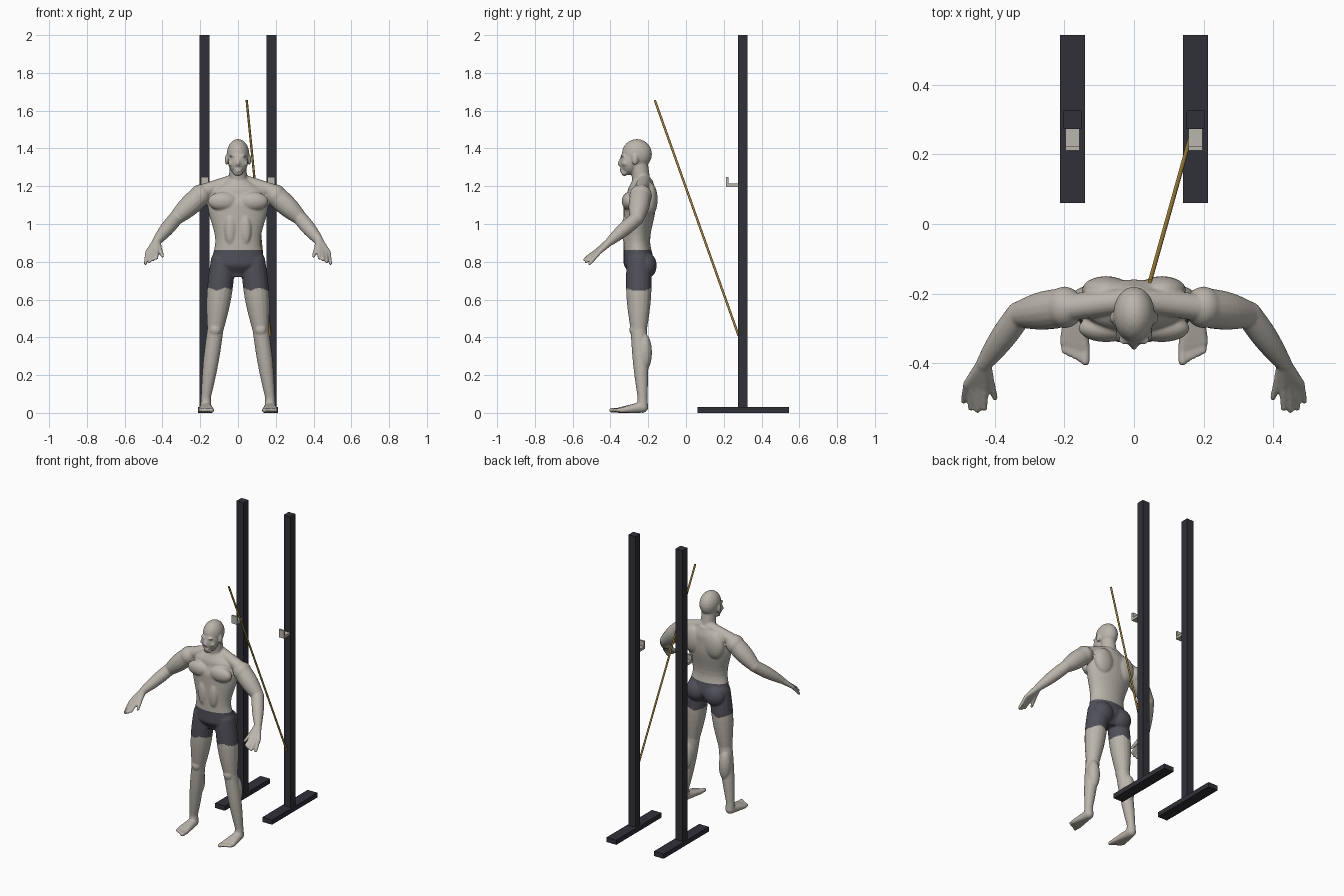
import bpy, bmesh, math
from mathutils import Vector, Matrix

default_cube = bpy.data.objects.get("Cube")
if default_cube:
    bpy.data.objects.remove(default_cube)


def make_material(name, red, green, blue):
    material = bpy.data.materials.new(name)
    material.use_nodes = True
    colour = (red, green, blue, 1)
    material.diffuse_color = colour
    shader = material.node_tree.nodes["Principled BSDF"]
    shader.inputs["Base Color"].default_value = colour
    return material


skin = make_material("warm grey skin", .49, .46, .41)
cloth = make_material("charcoal shorts", .08, .08, .1)
steel = make_material("dark steel", .03, .03, .04)
pale_metal = make_material("pale metal", .49, .46, .42)
gold = make_material("gold rod", .38, .24, .05)


def add_object(bm, name, material):
    bmesh.ops.recalc_face_normals(bm, faces=bm.faces)
    mesh = bpy.data.meshes.new(name)
    bm.to_mesh(mesh)
    bm.free()
    mesh.materials.append(material)
    result = bpy.data.objects.new(name, mesh)
    bpy.context.collection.objects.link(result)
    return result


def add_box(bm, centre, size):
    placement = Matrix.Translation(centre) @ Matrix.Diagonal((*size, 1))
    bmesh.ops.create_cube(bm, size=1, matrix=placement)


def bridge(bm, rings):
    """Skin a list of vertex rings and close both ends."""
    for lower, upper in zip(rings, rings[1:]):
        for k in range(len(lower)):
            bm.faces.new((lower[k - 1], lower[k], upper[k], upper[k - 1]))
    bm.faces.new(rings[0])
    bm.faces.new(rings[-1])


def add_ring(bm, centre, side, deep, sides):
    angles = [math.tau * k / sides for k in range(sides)]
    return [bm.verts.new(centre + side * math.cos(a) + deep * math.sin(a)) for a in angles]


def add_ball(bm, centre, radii):
    placement = Matrix.Translation(centre) @ Matrix.Diagonal((*radii, 1))
    bmesh.ops.create_icosphere(bm, subdivisions=3, radius=1, matrix=placement)


def add_rod(bm, start, end, start_radius, end_radius, swell=0, steps=8, sides=16):
    """Tapered rod, swollen in the middle like a muscle."""
    start, end = Vector(start), Vector(end)
    direction = end - start
    side = direction.orthogonal().normalized()
    deep = direction.cross(side).normalized()
    rings = []
    for i in range(steps + 1):
        t = i / steps
        radius = start_radius + (end_radius - start_radius) * t + swell * math.sin(math.pi * t)
        rings.append(add_ring(bm, start.lerp(end, t), side * radius, deep * radius, sides))
    bridge(bm, rings)


def add_limb(bm, start, end, start_radius, end_radius, swell=0):
    """Rod with rounded ends."""
    add_rod(bm, start, end, start_radius, end_radius, swell)
    add_ball(bm, start, [start_radius] * 3)
    add_ball(bm, end, [end_radius] * 3)


def add_trunk(bm, levels, steps=6, sides=32):
    """Upright loft through (height, half width, front, back), eased between levels."""
    rings = []
    for low, high in zip(levels, levels[1:]):
        for i in range(steps):
            t = i / steps
            ease = t * t * (3 - 2 * t)
            width, front, back = [a + (b - a) * ease for a, b in zip(low[1:], high[1:])]
            centre = Vector((0, (front + back) / 2, low[0] + (high[0] - low[0]) * t))
            side, deep = Vector((width, 0, 0)), Vector((0, (back - front) / 2, 0))
            rings.append(add_ring(bm, centre, side, deep, sides))
    bridge(bm, rings)


# joints of the left half
shoulder = Vector((.2, -.24, 1.15))
elbow = Vector((.33, -.26, 1.03))
wrist = Vector((.43, -.4, .91))
hip = Vector((.08, -.25, .8))
knee = Vector((.12, -.25, .44))
ankle = Vector((.17, -.23, .08))
body = bmesh.new()

# arm and leg
add_limb(body, shoulder, elbow, .056, .038, .008)
add_limb(body, elbow, wrist, .038, .024, .006)
add_limb(body, hip, knee, .065, .043, .012)
add_limb(body, knee, ankle, .043, .026, .006)
add_ball(body, (.14, -.22, .32), (.04, .04, .1))
add_ball(body, knee + Vector((0, -.03, 0)), (.03, .02, .03))

# hand: four fingers fanned between the index and little finger, then the thumb
index_knuckle, little_knuckle = Vector((.43, -.47, .86)), Vector((.48, -.46, .85))
index_tip, little_tip = Vector((.43, -.53, .82)), Vector((.49, -.51, .79))
for finger in range(4):
    t = finger / 3
    knuckle = index_knuckle.lerp(little_knuckle, t)
    tip = index_tip.lerp(little_tip, t) - Vector((0, .015 * math.sin(math.pi * t), 0))
    add_limb(body, wrist, knuckle, .022, .012)
    add_limb(body, knuckle, tip, .012, .009)
thumb_joint = Vector((.415, -.45, .87))
add_limb(body, wrist, thumb_joint, .02, .013)
add_limb(body, thumb_joint, (.4, -.5, .83), .013, .009)

# foot: heel, then five toes fanned outward
heel = ankle - Vector((0, 0, .05))
add_limb(body, ankle, heel, .026, .03)
for toe in range(5):
    t = toe / 4
    knuckle = Vector((.14 + .06 * t, -.36 + .02 * t, .014))
    tip = knuckle - Vector((0, .035 - .01 * t, 0))
    size = .01 if toe else .013
    add_limb(body, heel, knuckle, .03, .014)
    add_limb(body, knuckle, tip, size, size)

# shoulder cap, neck slope, chest, shoulder blade, belly and buttock
add_ball(body, shoulder, (.055, .06, .06))
add_limb(body, (.02, -.22, 1.23), shoulder + Vector((-.01, 0, .02)), .035, .04)
add_ball(body, (.08, -.3, 1.12), (.08, .04, .05))
add_ball(body, (.08, -.19, 1.13), (.07, .04, .09))
add_ball(body, (.04, -.32, .97), (.03, .02, .08))
add_ball(body, (.07, -.21, .78), (.07, .055, .07))

# brow, cheek and ear
add_ball(body, (.025, -.335, 1.36), (.02, .012, .007))
add_ball(body, (.035, -.32, 1.32), (.018, .02, .016))
add_ball(body, (.06, -.27, 1.34), (.01, .017, .028))

# mirror everything so far to the right half
half = body.verts[:] + body.edges[:] + body.faces[:]
for part in bmesh.ops.duplicate(body, geom=half)["geom"]:
    if isinstance(part, bmesh.types.BMVert):
        part.co.x *= -1

# torso, neck and head
add_trunk(body, [(.72, .07, -.29, -.2), (.79, .14, -.33, -.17), (.91, .12, -.33, -.19),
                 (1.1, .16, -.33, -.16), (1.17, .15, -.31, -.16), (1.25, .05, -.28, -.18)])
add_limb(body, (0, -.23, 1.17), (0, -.25, 1.34), .05, .045)
add_ball(body, (0, -.26, 1.37), (.06, .08, .08))
add_ball(body, (0, -.3, 1.33), (.053, .05, .07))
add_ball(body, (0, -.325, 1.27), (.027, .018, .016))

# nose and lips
add_limb(body, (0, -.34, 1.35), (0, -.353, 1.32), .007, .01)
add_ball(body, (0, -.345, 1.31), (.017, .01, .007))
for lip_height in (1.28, 1.29):
    add_ball(body, (0, -.34, lip_height), (.02, .011, .005))

# fuse the parts into one soft surface
figure = add_object(body, "athlete_body", skin)
remesh = figure.modifiers.new("union", 'REMESH')
remesh.mode = 'VOXEL'
remesh.voxel_size = .005
soften = figure.modifiers.new("blend", 'SMOOTH')
soften.iterations = 6
graph = bpy.context.evaluated_depsgraph_get()
surface = bpy.data.meshes.new_from_object(figure.evaluated_get(graph))
figure.modifiers.clear()
figure.data = surface
surface.materials.clear()
surface.materials.append(skin)
surface.materials.append(cloth)

# flat soles, smooth shading and shorts with a wavy hem
for vertex in surface.vertices:
    vertex.co.z = max(vertex.co.z, 0)
for face in surface.polygons:
    face.use_smooth = True
    hem = .655 + .006 * math.sin(face.center.x * 70)
    on_trunk = abs(face.center.x) < .25
    face.material_index = int(on_trunk and hem < face.center.z < .863)

# rack: two uprights on floor beams, each with a bar hook
for side_name, x in (("right", -.177), ("left", .177)):
    beam = bmesh.new()
    add_box(beam, (x, .302, .016), (.072, .484, .032))
    add_object(beam, side_name + "_floor_beam", steel)
    upright = bmesh.new()
    add_box(upright, (x, .3, 1.015), (.052, .052, 1.97))
    add_object(upright, side_name + "_upright", steel)
    hook = bmesh.new()
    add_box(hook, (x, .243, 1.206), (.04, .062, .018))
    add_box(hook, (x, .218, 1.232), (.04, .012, .036))
    add_object(hook, side_name + "_bar_hook", pale_metal)

# rod leaning between the floor side of the left upright and the air
rod = bmesh.new()
add_rod(rod, (.17, .278, .41), (.046, -.165, 1.655), .006, .006)
leaning_rod = add_object(rod, "leaning_rod", gold)
for face in leaning_rod.data.polygons:
    face.use_smooth = len(face.vertices) == 4
